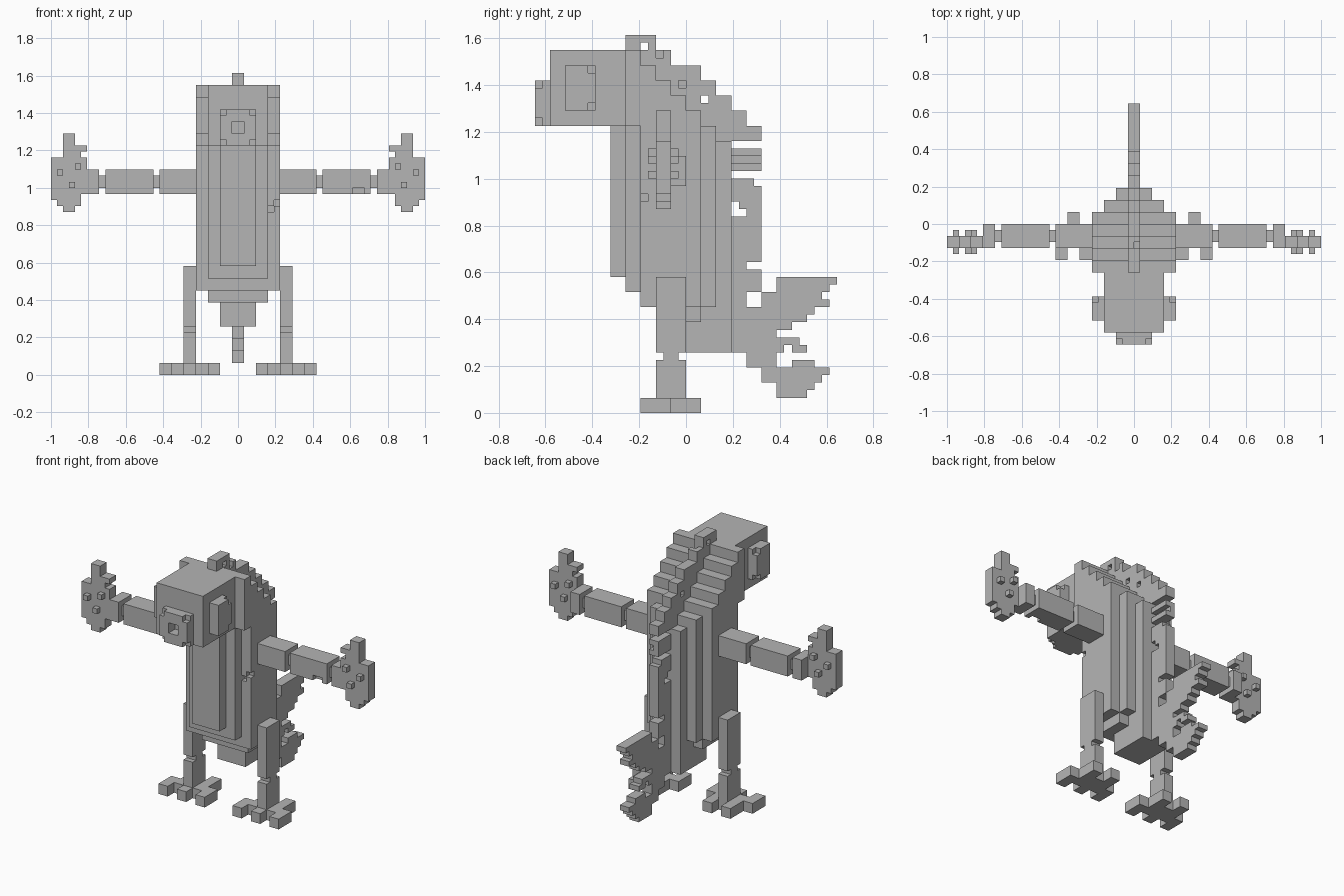
import bpy
import bmesh
from itertools import product
from mathutils import Vector

UNIT = 2 / 62  # edge length of one block

default_cube = bpy.data.objects.get("Cube")
if default_cube:
    bpy.data.objects.remove(default_cube, do_unlink=True)

# Single plain material
grey = bpy.data.materials.new("plain_grey")
grey.use_nodes = True
colour = (0.46, 0.46, 0.46, 1)
grey.diffuse_color = colour
grey.node_tree.nodes["Principled BSDF"].inputs["Base Color"].default_value = colour


def box(x, y, z):
    """Set of unit blocks filling three (start, end) ranges."""
    return set(product(range(*x), range(*y), range(*z)))


def slab(half, y, z):
    """Block range centred on x = 0."""
    return box((-half, half), y, z)


def mirrored(cells):
    return {(-x - 1, y, z) for x, y, z in cells}


def build(name, cells):
    """Skin a set of blocks and merge its coplanar faces."""
    bm = bmesh.new()
    corners = {}

    def vert(point):
        key = tuple(point)
        if key not in corners:
            corners[key] = bm.verts.new([c * UNIT for c in key])
        return corners[key]

    for cell in sorted(cells):
        for axis in range(3):
            u, v = (axis + 1) % 3, (axis + 2) % 3
            for step in (-1, 1):
                neighbour = list(cell)
                neighbour[axis] += step
                if tuple(neighbour) in cells:
                    continue
                quad = []
                for du, dv in ((0, 0), (1, 0), (1, 1), (0, 1)):
                    point = list(cell)
                    point[axis] += step > 0
                    point[u] += du
                    point[v] += dv
                    quad.append(vert(point))
                bm.faces.new(quad if step > 0 else quad[::-1])
    bmesh.ops.dissolve_limit(bm, angle_limit=0.01, verts=bm.verts, edges=bm.edges)
    mesh = bpy.data.meshes.new(name)
    bm.to_mesh(mesh)
    bm.free()
    mesh.materials.append(grey)
    bpy.context.collection.objects.link(bpy.data.objects.new(name, mesh))


def build_pair(name, cells):
    build("left_" + name, cells)
    build("right_" + name, mirrored(cells))


# Body: layered belly, main trunk, stepped shoulders and layered back
body = slab(3, (-10, -8), (18, 38)) | slab(5, (-8, -6), (16, 38))
body |= slab(7, (-6, 2), (14, 38))
for i in range(4):
    body |= slab(7, (-6 + 2 * i, -4 + 2 * i), (38, 46 - 2 * i))
body |= slab(5, (2, 4), (14, 38)) | slab(3, (4, 6), (12, 36))
body |= slab(5, (-4, 2), (12, 14)) | slab(3, (-2, 6), (8, 14))
body -= box((6, 7), (-6, -5), (28, 29)) | box((5, 6), (-6, -5), (27, 28))
build("body", body)

# Head with a wider collar at the rear
build("head", slab(5, (-18, -6), (38, 48)) | slab(7, (-8, -6), (38, 48)))

# Snout with clipped front corners and a central hole
snout = slab(3, (-20, -18), (38, 44)) - slab(1, (-20, -18), (40, 42))
for x, z in product((-3, 2), (38, 43)):
    snout.discard((x, -20, z))
build("snout", snout)

# Eyes, clipped at the outer rear corners
eye = box((5, 7), (-16, -12), (40, 46))
eye -= {(6, -13, 40), (6, -13, 45)}
build_pair("eye", eye)

# Crest
build("crest", slab(1, (-8, -4), (48, 50)) - slab(1, (-6, -5), (48, 49)))

# Back fin: stepped top edge, then a nicked rear edge
fin = slab(1, (-6, -2), (44, 48)) | slab(1, (-2, 2), (40, 46))
for i in range(4):
    fin |= slab(1, (2 + 2 * i, 4 + 2 * i), (36 - 2 * i, 44 - 2 * i))
fin |= slab(1, (6, 10), (14, 38))
for y, z in (((6, 10), (35, 36)), ((6, 10), (31, 32)), ((9, 10), (30, 31)),
             ((6, 7), (26, 28)), ((7, 8), (26, 27)), ((8, 10), (19, 20)),
             ((8, 10), (14, 16)), ((2, 3), (41, 42))):
    fin -= slab(1, y, z)
# Shallow grooves, and chips on one side of the fin
for z in (32, 33):
    fin -= box((0, 1), (6, 10), (z, z + 1)) if z == 33 else set()
fin -= {(0, -4, 47), (0, -1, 43)}
build("back_fin", fin)

# Tail: ragged upper and lower lobes, as (height range, depth range)
tail = set()
for z, y in (((17, 18), (12, 20)), ((16, 17), (12, 19)), ((15, 16), (10, 18)),
             ((14, 15), (10, 19)), ((13, 14), (6, 17)), ((12, 13), (6, 16)),
             ((11, 12), (6, 14)), ((10, 11), (6, 12)), ((9, 10), (6, 15)),
             ((8, 9), (6, 13)), ((8, 9), (14, 16)), ((6, 8), (8, 12)),
             ((6, 7), (14, 17)), ((5, 6), (10, 19)), ((4, 5), (10, 18)),
             ((3, 4), (12, 17)), ((2, 3), (12, 16))):
    tail |= slab(1, y, z)
build("tail", tail)

# Arms: upper arm, thin elbow, forearm, thin wrist
arm_y, arm_z = (-4, 0), (30, 34)
joint_y, joint_z = (-3, -1), (31, 33)
build_pair("upper_arm", box((7, 13), arm_y, arm_z))
build_pair("elbow", box((13, 14), joint_y, joint_z))
forearm = box((14, 22), arm_y, arm_z)
build("left_forearm", forearm - box((19, 21), (-4, -3), (30, 31)))
build("right_forearm", mirrored(forearm))
build_pair("wrist", box((22, 23), joint_y, joint_z))

# Hands: flat rounded paddle with a raised finger and small knobs on both sides
hand = box((23, 25), arm_y, arm_z)
for z, x in (((38, 40), (27, 29)), ((37, 38), (25, 29)), ((36, 37), (26, 29)),
             ((30, 36), (25, 31)), ((29, 30), (26, 31)), ((28, 29), (26, 30)),
             ((27, 28), (27, 29))):
    hand |= box(x, (-4, -2), z)
for x, z in ((29, 33), (26, 34), (27, 31)):
    hand |= {(x, -5, z), (x, -2, z)}
build_pair("hand", hand)

# Legs: thigh, pinched knee, shin
build_pair("thigh", box((7, 9), (-4, 0), (8, 18)))
build_pair("knee", box((7, 9), (-3, -1), (7, 8)))
build_pair("shin", box((7, 9), (-4, 0), (2, 7)))

# Feet: three front toes and two rear toes around a pad
sole = (0, 2)
foot = box((5, 11), (-4, 0), sole)
for x in (3, 7, 11):
    foot |= box((x, x + 2), (-6, -2), sole)
for x in (5, 9):
    foot |= box((x, x + 2), (0, 2), sole)
build_pair("foot", foot)
